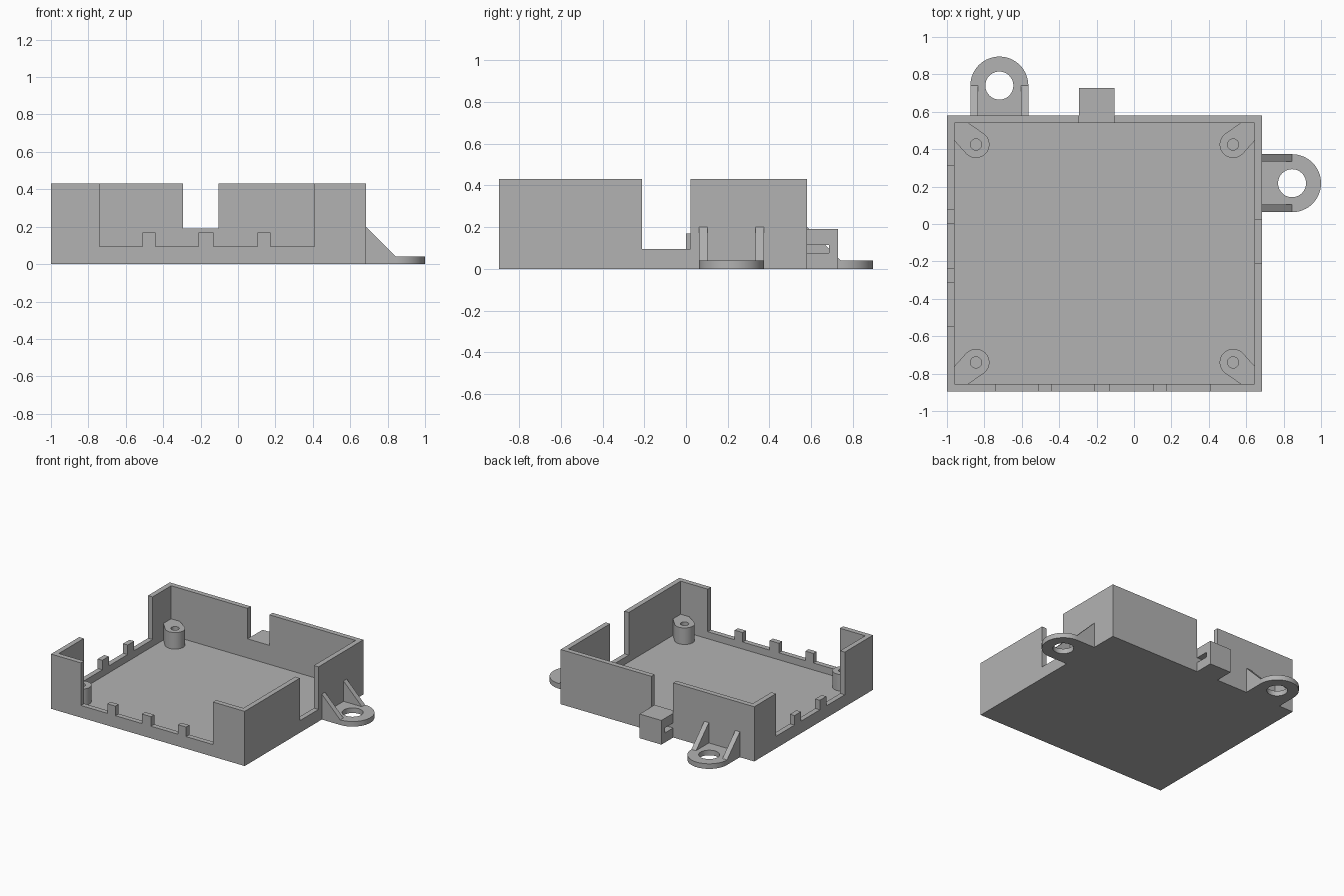
import bpy
import bmesh
from math import sin, cos, radians, pi

if "Cube" in bpy.data.objects:
    bpy.data.objects.remove(bpy.data.objects["Cube"])

GREY = (0.45, 0.45, 0.45, 1)
grey = bpy.data.materials.new("plain_grey")
grey.use_nodes = True
grey.diffuse_color = GREY
grey.node_tree.nodes["Principled BSDF"].inputs["Base Color"].default_value = GREY

# Main dimensions
LEFT, RIGHT, FRONT, BACK = -1.0, 0.685, -0.895, 0.58
TOP, WALL, FLOOR = 0.43, 0.04, 0.04
SILL, TOOTH_TOP = 0.095, 0.17


def arc(radius, start, end, steps, cx=0, cy=0):
    """Points along an arc, angles in degrees."""
    angles = [radians(start + (end - start) * i / steps) for i in range(steps + 1)]
    return [(cx + radius * cos(a), cy + radius * sin(a)) for a in angles]


def circle(radius, cx=0, cy=0, steps=40):
    return arc(radius, 0, 360, steps, cx, cy)[:-1]


def rect(u0, u1, v0, v1):
    return [(u0, v0), (u1, v0), (u1, v1), (u0, v1)]


def prism(name, plane, loops, start, end):
    """Extrude an outline (plus optional holes) drawn in a plane such as 'xz'."""
    axes = ["xyz".index(c) for c in plane]
    depth_axis = 3 - sum(axes)
    bm = bmesh.new()
    edges = []
    for loop in loops:
        verts = []
        for u, v in loop:
            co = [start] * 3
            co[axes[0]], co[axes[1]] = u, v
            verts.append(bm.verts.new(co))
        if len(loops) == 1:
            bm.faces.new(verts)
        else:
            edges += [bm.edges.new((verts[i - 1], verts[i])) for i in range(len(verts))]
    if edges:
        bmesh.ops.triangle_fill(bm, edges=edges, use_beauty=True)
    result = bmesh.ops.extrude_face_region(bm, geom=bm.faces[:], use_keep_orig=True)
    for item in result["geom"]:
        if isinstance(item, bmesh.types.BMVert):
            item.co[depth_axis] = end
    bmesh.ops.recalc_face_normals(bm, faces=bm.faces[:])
    mesh = bpy.data.meshes.new(name)
    bm.to_mesh(mesh)
    bm.free()
    mesh.shade_smooth()
    mesh.set_sharp_from_angle(angle=radians(30))
    mesh.materials.append(grey)
    obj = bpy.data.objects.new(name, mesh)
    bpy.context.collection.objects.link(obj)
    return obj


def notched(u0, u1, cut, sill, teeth=()):
    """Wall outline with an opening from the top and small teeth on its sill."""
    points = [(u1, 0), (u1, TOP), (cut[1], TOP), (cut[1], sill)]
    for a, b in sorted(teeth, reverse=True):
        points += [(b, sill), (b, TOOTH_TOP), (a, TOOTH_TOP), (a, sill)]
    return points + [(cut[0], sill), (cut[0], TOP), (u0, TOP), (u0, 0)]


# Floor and four walls
inner = (LEFT + WALL, RIGHT - WALL, FRONT + WALL, BACK - WALL)
prism("floor", "xy", [rect(*inner)], 0, FLOOR)
prism("front_wall", "xz",
      [notched(LEFT, RIGHT, (-0.74, 0.41), SILL,
               [(-0.51, -0.44), (-0.21, -0.13), (0.105, 0.175)])],
      FRONT, FRONT + WALL)
prism("back_wall", "xz", [notched(LEFT, RIGHT, (-0.295, -0.105), 0.19)],
      BACK - WALL, BACK)
prism("right_wall", "yz",
      [notched(inner[2], inner[3], (-0.545, 0.31), SILL,
               [(-0.315, -0.235), (0.0, 0.08)])],
      LEFT, LEFT + WALL)
prism("left_wall", "yz", [notched(inner[2], inner[3], (-0.21, 0.022), SILL)],
      RIGHT - WALL, RIGHT)

# Cable block behind the back opening, with a slot from side to side
prism("cable_block", "yz",
      [[(BACK, 0), (0.727, 0), (0.727, 0.19), (BACK, 0.19), (BACK, 0.115),
        (0.685, 0.115), (0.685, 0.075), (BACK, 0.075)]], -0.295, -0.105)

# Screw posts, each webbed into its corner
for sx, side in ((-1, "right"), (1, "left")):
    for sy, end in ((-1, "front"), (1, "back")):
        cx = inner[0] + 0.115 if sx < 0 else inner[1] - 0.115
        cy = inner[2] + 0.115 if sy < 0 else inner[3] - 0.115
        shape = arc(0.072, 124.6, 318, 28)
        shape += [(0.115, 0.02), (0.115, 0.115), (0.04, 0.115)]
        outline = [(cx + sx * x, cy + sy * y) for x, y in shape]
        prism(f"{end}_{side}_post", "xy", [outline, circle(0.03, cx, cy, 24)],
              FLOOR, TOOTH_TOP)


def mounting_ear(name, x, y, angle):
    """Ring-shaped ear with two gussets, pointing outwards from a wall."""
    reach, radius = 0.16, 0.155
    outline = arc(radius, -90, 90, 32, reach) + [(0, radius), (0, -radius)]
    parts = [prism(name, "xy", [outline, circle(0.075, reach)], 0, 0.04)]
    for label, a in (("a", -radius), ("b", radius - 0.04)):
        parts.append(prism(f"{name}_gusset_{label}", "xz",
                           [[(0, 0.04), (reach, 0.04), (0, 0.2)]], a, a + 0.04))
    for part in parts:
        part.location = (x, y, 0)
        part.rotation_euler.z = angle


mounting_ear("left_ear", RIGHT, 0.218, 0)
mounting_ear("back_ear", -0.72, BACK, pi / 2)
